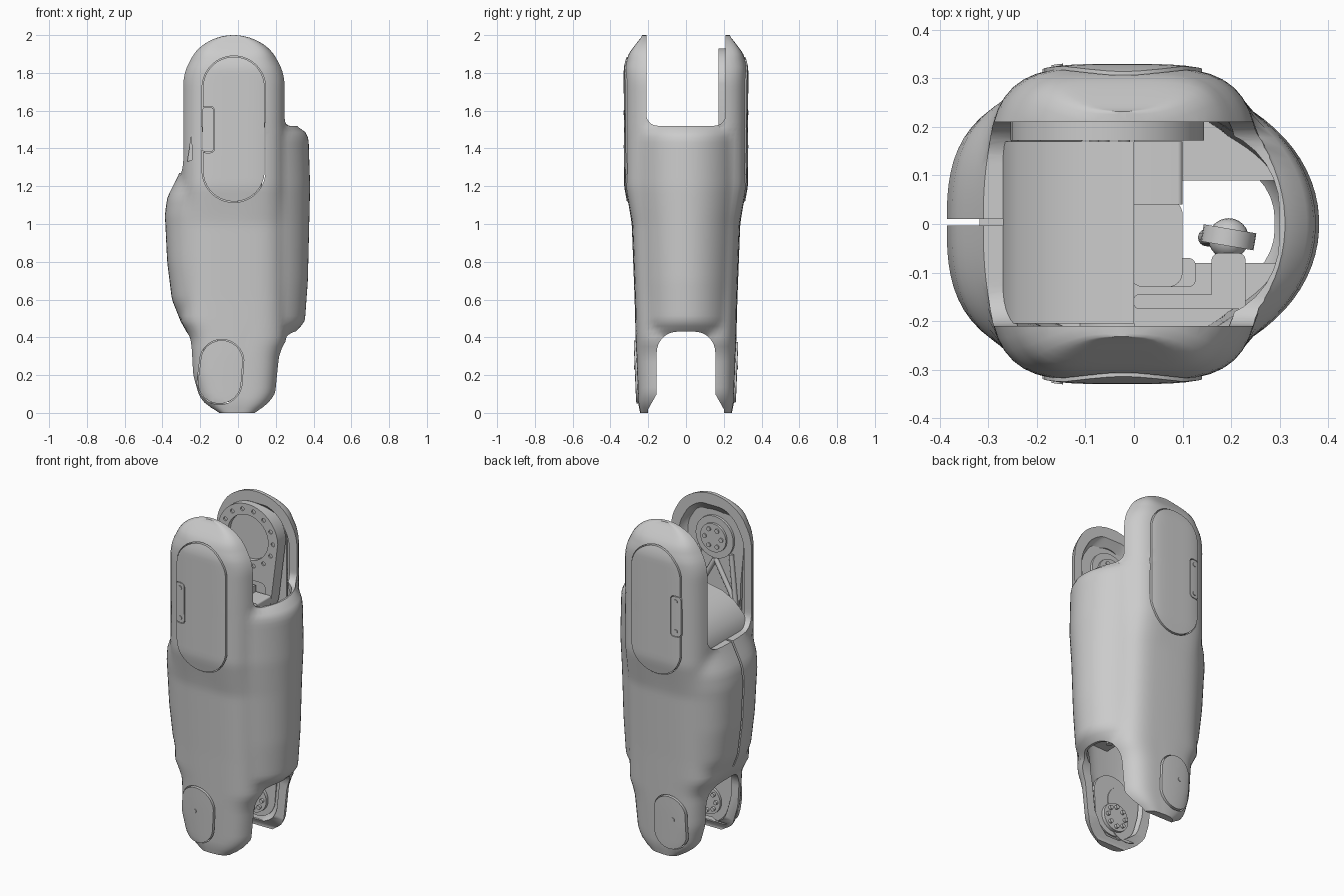
import bpy, bmesh, math
from mathutils import Vector

cube = bpy.data.objects.get("Cube")
if cube:
    bpy.data.objects.remove(cube, do_unlink=True)

mat = bpy.data.materials.new("satin grey")
mat.use_nodes = True
grey = (0.6, 0.6, 0.6, 1)
mat.diffuse_color = grey
mat.node_tree.nodes["Principled BSDF"].inputs["Base Color"].default_value = grey

# Edge profiles as (height, distance)
LEFT = [(0, .1), (.03, .17), (.08, .21), (.2, .245), (.4, .255), (.5, .31), (.6, .35), (.8, .375),
        (1.05, .387), (1.14, .375), (1.28, .305), (1.4, .303), (1.73, .303)]
RIGHT = [(0, .1), (.03, .16), (.1, .205), (.3, .225), (.38, .255), (.48, .354), (.7, .37),
         (1.2, .382), (1.45, .374), (1.49, .36), (1.53, .29), (1.6, .262), (1.73, .26)]
DEPTH = [(0, .24), (.05, .252), (.3, .262), (.6, .27), (1, .285), (1.2, .322), (1.83, .324),
         (1.9, .305), (1.95, .268), (2, .228)]
BULGE = [(1, 1), (1.2, .95)]
MID, ARC = -.025, 1.73


def linear(table, z):
    if z <= table[0][0]:
        return table[0][1]
    for (a, p), (b, q) in zip(table, table[1:]):
        if z <= b:
            return p + (q - p) * (z - a) / (b - a)
    return table[-1][1]


def smooth(table, z):
    return sum(linear(table, z + k * .008) for k in range(-2, 3)) / 5


def finish(name, bm):
    bmesh.ops.recalc_face_normals(bm, faces=bm.faces)
    me = bpy.data.meshes.new(name)
    bm.to_mesh(me)
    bm.free()
    me.materials.append(mat)
    ob = bpy.data.objects.new(name, me)
    bpy.context.collection.objects.link(ob)
    return ob


def body(name, grow=0, squash=1, sides=80):
    """Lofted limb volume: a boxy arm section blended with rounder side bulges."""
    bm = bmesh.new()
    levels = [ARC * i / 64 for i in range(64)]
    levels += [ARC + .27 * math.sin(math.radians(i * 5.5)) for i in range(17)]
    rings = []
    for z in levels:
        s = math.sqrt(max(0, 1 - (max(0, z - ARC) / .27) ** 2))
        d, flat = smooth(DEPTH, z) + grow, smooth(BULGE, z)
        box = 4 + 8 * (max(0, z - 1.85) / .15) ** 2
        xl, xr = smooth(LEFT, z) + MID, smooth(RIGHT, z) - MID
        halves = []
        for wide, limit, n in ((xr, .285, 2.05), (xl, .278, 2.8)):
            halves.append((max(.008, wide * s + grow), max(.008, min(wide, limit) * s + grow), n))
        ring = []
        for i in range(sides):
            t = math.tau * (i + .5) / sides
            c, v = math.cos(t), math.sin(t)
            wide, arm, n = halves[0 if c > 0 else 1]
            k1 = (abs(c * wide / arm) ** box + abs(v) ** box) ** (-1 / box)
            k2 = (abs(c) ** n + abs(v / flat) ** n) ** (-1 / n)
            k = max(k1, k2) + max(0, .03 - abs(k1 - k2)) ** 2 / .12
            ring.append(bm.verts.new((MID + wide * c * k, d * v * k, 1 + (z - 1) * squash)))
        rings.append(ring)
    for a, b in zip(rings, rings[1:]):
        for i in range(sides):
            j = (i + 1) % sides
            bm.faces.new((a[i], a[j], b[j], b[i]))
    bm.faces.new(rings[0])
    bm.faces.new(rings[-1])
    return finish(name, bm)


def prism(name, outline, lo, hi, axis="y"):
    """Extrude a closed outline along an axis."""
    bm = bmesh.new()
    place = {"x": lambda u, v: (lo, u, v), "y": lambda u, v: (u, lo, v),
             "z": lambda u, v: (u, v, lo)}[axis]
    face = bm.faces.new([bm.verts.new(place(u, v)) for u, v in outline])
    new = bmesh.ops.extrude_face_region(bm, geom=[face])["geom"]
    shift = Vector([hi - lo if k == axis else 0 for k in "xyz"])
    bmesh.ops.translate(bm, vec=shift, verts=[g for g in new if isinstance(g, bmesh.types.BMVert)])
    return finish(name, bm)


def capsule(x0, z0, r0, x1=None, z1=None, r1=None, n=24):
    """Outline around an upper and a lower circle, or one circle."""
    x1, z1, r1 = (x0, z0, r0) if x1 is None else (x1, z1, r1)
    pts = []
    for x, z, r, start in ((x0, z0, r0, 0), (x1, z1, r1, math.pi)):
        pts += [(x + r * math.cos(start + math.pi * (i + .5) / n),
                 z + r * math.sin(start + math.pi * (i + .5) / n)) for i in range(n)]
    return pts


def rounded(u0, u1, v0, v1, r, n=8):
    pts = []
    for k, (u, v) in enumerate(((u1 - r, v1 - r), (u0 + r, v1 - r), (u0 + r, v0 + r), (u1 - r, v0 + r))):
        pts += [(u + r * math.cos(math.pi / 2 * (k + i / n)),
                 v + r * math.sin(math.pi / 2 * (k + i / n))) for i in range(n + 1)]
    return pts


def combine(ob, tool, op="DIFFERENCE", keep=False):
    mod = ob.modifiers.new("cut", "BOOLEAN")
    mod.object, mod.operation, mod.solver = tool, op, "EXACT"
    bpy.context.view_layer.objects.active = ob
    bpy.ops.object.modifier_apply(modifier=mod.name)
    if not keep:
        bpy.data.objects.remove(tool, do_unlink=True)
    return ob


def patch(name, outline, lo, hi, grow):
    """Plate that follows the outer surface."""
    return combine(prism(name, outline, lo, hi), body("helper", grow), "INTERSECT")


def bar(name, a, b, r):
    a, b = Vector(a), Vector(b)
    bpy.ops.mesh.primitive_cylinder_add(vertices=24, radius=r, depth=(b - a).length, location=(a + b) / 2)
    ob = bpy.context.object
    ob.name = name
    ob.rotation_euler = (b - a).to_track_quat("Z", "Y").to_euler()
    ob.data.materials.append(mat)


# Hollow shell with open fork at each end
shell = body("limb_shell")
cavity = body("cavity", -.042, .96)
combine(shell, cavity, keep=True)
combine(shell, prism("cut", rounded(-.21, .21, 1.52, 2.5, .06), -.6, .6, "x"))
combine(shell, prism("cut", rounded(-.21, .21, 1.27, 2.5, .08), -.6, -.22, "x"))
combine(shell, prism("cut", rounded(-.155, .155, -.5, .43, .11), -.6, .6, "x"))
combine(shell, prism("cut", [(-.155, .1), (-.2, .02), (-.2, -.1), (.2, -.1), (.2, .02), (.155, .1)], -.6, .6, "x"))
combine(shell, prism("cut", rounded(0, .3, -.2, .2, .17), 1.3, 1.6, "z"))
combine(shell, prism("cut", rounded(0, .29, -.13, .13, .12), .4, .7, "z"))
combine(shell, prism("seam", rounded(-.5, -.25, .52, 1.5, .02), -.003, .01))
combine(shell, prism("slit", [(-.268, 1.33), (-.243, 1.34), (-.246, 1.47)], -.5, -.24))

for side, label, pad in ((-1, "front", (-.086, .272, .112, -.098, .164, .115)),
                         (1, "back", (-.075, .275, .1, -.075, .155, .1))):
    # Outer covers, clips and foot pads, each set in a narrow gap
    out = side * .5
    clip_gap = rounded(-.193, -.125, 1.377, 1.623, .022)
    for gap in (capsule(-.022, 1.722, .168, -.022, 1.282, .168), clip_gap):
        combine(shell, prism("cut", gap, side * .2, out))
    px, pz, pr, qx, qz, qr = pad
    combine(shell, prism("cut", capsule(px, pz, pr + .005, qx, qz, qr + .005), side * .18, out))
    cover = patch(label + "_cover", capsule(-.022, 1.722, .163, -.022, 1.282, .163), side * .262, out, .006)
    combine(cover, prism("cut", clip_gap, side * .2, out))
    patch(label + "_clip", rounded(-.189, -.129, 1.381, 1.619, .018), side * .25, out, .006)
    for z in (1.41, 1.59):
        patch(label + "_clip_screw", capsule(-.158, z, .012), side * .25, out, .01)
    patch(label + "_pad", capsule(*pad), side * .19, out, .01)
    patch(label + "_pad_screw", capsule(-.1, .24, .012), side * .2, out, .014)
    # Lower pivot hubs
    prism(label + "_lower_plate", capsule(-.01, .3, .13, -.01, .18, .12), side * .195, side * .222)
    prism(label + "_lower_hub", capsule(-.02, .17, .085), side * .175, side * .222)
    for i in range(8):
        a = math.tau * i / 8
        prism(label + "_lower_screw", capsule(-.02 + .06 * math.cos(a), .17 + .06 * math.sin(a), .012, n=6),
              side * .16, side * .18)

# Upper back bearing plate with screw ring
plate = prism("bearing_plate", capsule(-.055, ARC, .2, .0, 1.4, .1), .172, .25)
combine(plate, prism("cut", capsule(-.055, ARC, .135), .1, .2))
combine(plate, prism("cut", rounded(-.04, .06, 1.36, 1.48, .03), .1, .19))
for i in range(14):
    a = math.tau * i / 14
    combine(plate, prism("cut", capsule(-.055 + .167 * math.cos(a), ARC + .167 * math.sin(a), .012, n=6), .1, .18))

# Upper front hub with triangular truss
prism("hub_plate", capsule(-.025, ARC, .19, -.025, 1.35, .15), -.265, -.25)
prism("hub_ring", capsule(-.025, ARC, .125), -.255, -.235)
prism("hub", capsule(-.025, ARC, .085), -.255, -.222)
for i in range(6):
    a = math.tau * i / 6
    prism("hub_screw", capsule(-.025 + .055 * math.cos(a), ARC + .055 * math.sin(a), .013, n=6), -.23, -.215)
for a, b in (((-.13, 1.65), (-.16, 1.35)), ((.08, 1.65), (.11, 1.35)), ((-.025, 1.6), (-.16, 1.36)),
             ((-.025, 1.6), (.11, 1.36)), ((-.16, 1.36), (.11, 1.36))):
    bar("truss_bar", (a[0], -.245, a[1]), (b[0], -.245, b[1]), .014)

# Drive housing inside the shell
prism("drive_housing", [(-.27, .9), (0, .9), (0, 1.46), (-.1, 1.44), (-.18, 1.4), (-.24, 1.34), (-.27, 1.27)],
      -.205, .17)
prism("drive_block", rounded(-.02, .1, .9, 1.42, .01), .04, .17)
prism("drive_column", rounded(-.01, .1, -.13, .05, .03), .75, 1.3, "z")
prism("drive_foot", rounded(.02, .127, -.13, -.07, .015), .75, 1.22, "z")
for name, lo, hi in (("back_shelf", .09, .25), ("front_shelf", -.25, -.08)):
    combine(prism(name, rounded(.0, .34, lo, hi, .02), .6, .64, "z"), cavity, "INTERSECT", keep=True)

# Ball joint linkage
prism("link_arm", rounded(0, .23, -.175, -.145, .01), 1.08, 1.16, "z")
prism("link_post", rounded(.16, .23, -.175, -.06, .015), 1.08, 1.16, "z")
bpy.ops.mesh.primitive_uv_sphere_add(segments=24, ring_count=12, radius=.042, location=(.195, -.03, 1.12))
bpy.context.object.name = "link_ball"
bpy.context.object.data.materials.append(mat)
bar("link_collar", (.192, -.045, 1.12), (.198, -.01, 1.12), .055)
bar("link_rod", (.195, -.028, 1.1), (.15, -.028, .5), .018)

bpy.data.objects.remove(cavity, do_unlink=True)

# Smooth shading with sharp edges kept
bpy.ops.object.select_all(action="DESELECT")
for ob in bpy.context.scene.objects:
    if ob.type == "MESH" and mat.name in ob.data.materials:
        ob.select_set(True)
        bpy.context.view_layer.objects.active = ob
bpy.ops.object.shade_smooth_by_angle(angle=math.radians(32))
